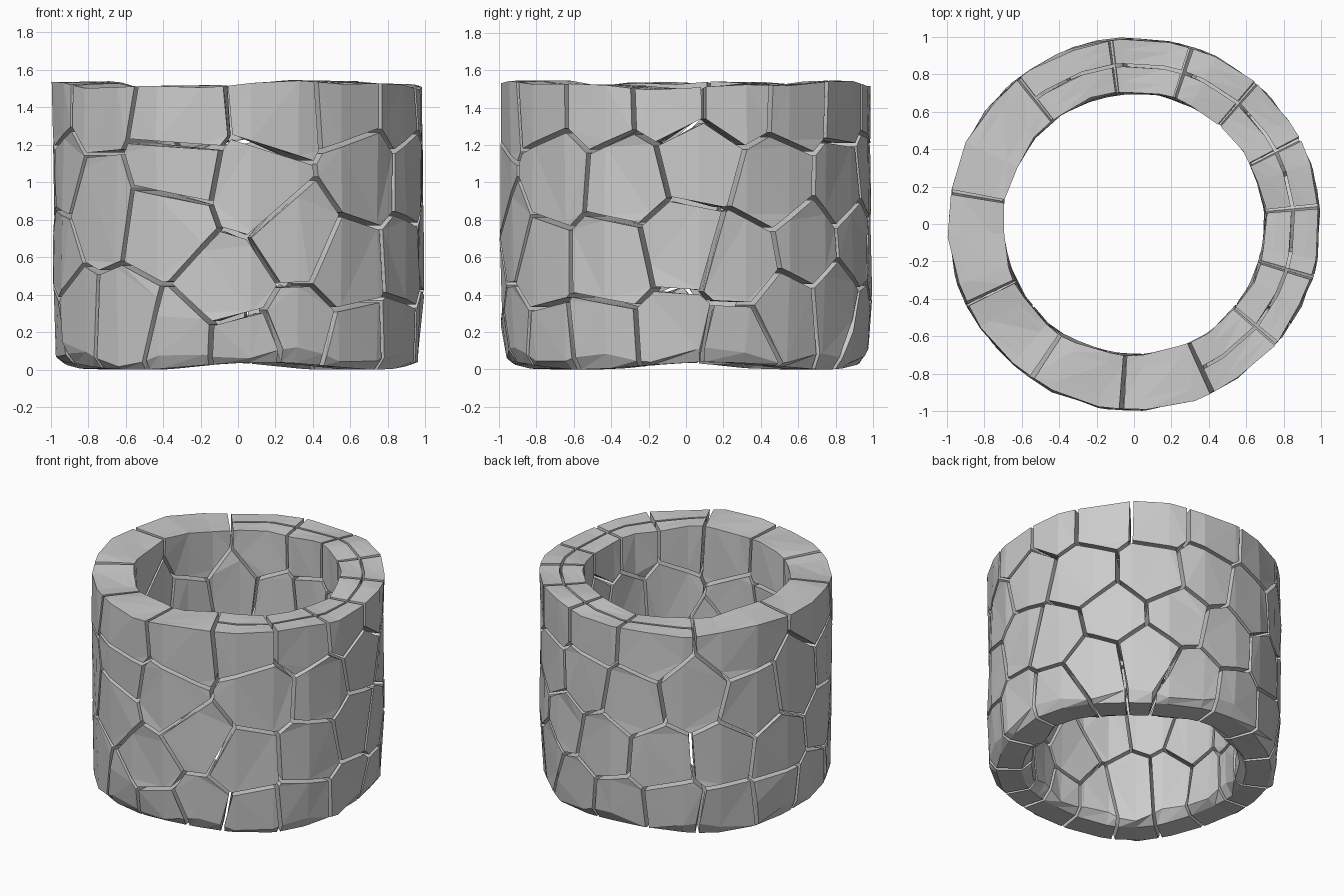
import bpy, bmesh
from math import sin, cos, radians, pi
from mathutils import Vector

if "Cube" in bpy.data.objects:
    bpy.data.objects.remove(bpy.data.objects["Cube"])

R_OUT, R_IN, R_MID, H = 1.0, 0.69, 0.85, 1.52
GAP = 0.013  # half the joint width

# Stone centres as (angle in degrees, height)
TOP = [(110, 1.4), (84, 1.42), (60, 1.42), (38, 1.43), (16, 1.44), (-5, 1.44), (-28, 1.42),
       (-52, 1.42), (-77, 1.38), (-109, 1.33), (-141, 1.43), (-167, 1.4), (147, 1.41)]
BODY = [(-110, 1.07), (-139, .87), (-113, .79), (-84, .98), (-71, .71), (-46, 1.05), (-53, .55),
        (-93, .45), (-19, 1.02), (4, 1.12), (29, 1.0), (-24, .57), (-1, .66), (17, .57),
        (42, .66), (58, 1.0), (34, .3), (55, .35), (80, 1.05), (103, .98), (128, 1.05),
        (152, .95), (177, 1.02), (-161, 1.06), (68, .68), (90, .6), (115, .57), (140, .6),
        (165, .55), (-165, .62)]
BASE = [(-152, .25), (-128, .22), (-109, .13), (-88, .11), (-70, .2), (-49, .13), (-28, .16),
        (-3, .18), (16, .13), (75, .2), (97, .17), (120, .2), (142, .15), (165, .2), (-173, .18)]
seeds = [(radians(a), z) for a, z in TOP + BODY + BASE]


def clip(poly, mid, n):
    """Keep the part of a flat polygon behind the line through mid with normal n."""
    out = []
    for i, p in enumerate(poly):
        q = poly[(i + 1) % len(poly)]
        dp, dq = (p - mid).dot(n), (q - mid).dot(n)
        if dp <= 0:
            out.append(p)
        if dp * dq < 0:
            out.append(p.lerp(q, dp / (dp - dq)))
    return out


def cell(index):
    """Shrunken Voronoi cell on the unrolled wall."""
    s = Vector(seeds[index])
    poly = [s + Vector((x, 0)) for x in (-1, 1, 1, -1)]
    for p, z in zip(poly, (0, 0, H, H)):
        p.y = z
    for j, (a, z) in enumerate(seeds):
        for turn in (-2 * pi, 0, 2 * pi):
            t = Vector((a + turn, z))
            if j == index and turn == 0:
                continue
            n = (t - s).normalized()
            poly = clip(poly, (s + t) / 2 - n * GAP, n)
    return [p for i, p in enumerate(poly) if (p - poly[i - 1]).length > 0.004]


def bend(v):
    """Wrap a flat point (angle, depth, height) round the axis with rough hewn surfaces."""
    a, r, z = v
    rough = 0.5 + 0.5 * sin(7 * a + 5 * z) * cos(4 * a - 9 * z)
    if r > 0.99:
        r -= 0.02 * rough
    elif r < R_IN + 0.01:
        r += 0.025 * rough
    if z < 0.02:                       # worn, chamfered underside
        edge = v[1] > 0.97 or v[1] < R_IN + 0.02
        z = 0.02 + 0.02 * sin(4 * a + 1) + (0.05 + 0.035 * sin(9 * a) if edge else 0)
        if v[1] > 0.97:
            r -= 0.02
    elif z > H - 0.001:                # uneven rim
        z += 0.016 * sin(3 * a + 5) + 0.01 * sin(8 * a + 6 * r)
    return Vector((r * cos(a), r * sin(a), z))


def make_stone(name, poly, r0, r1):
    bm = bmesh.new()
    face = bm.faces.new([bm.verts.new((p.x, r1, p.y)) for p in poly])
    new = bmesh.ops.extrude_face_region(bm, geom=[face])["geom"]
    for v in new:
        if isinstance(v, bmesh.types.BMVert):
            v.co.y = r0
    if not face.is_valid or len(bm.faces) == len(poly) + 1:
        bm.faces.new([v for v in bm.verts if v.co.y == r1][:len(poly)])
    # facets round the ring and through the wall
    cuts = [((radians(k * 15 + 4), 0, 0), (1, 0, 0)) for k in range(-14, 15)]
    cuts += [((0, r, 0), (0, 1, 0)) for r in (0.93, 0.76) if r0 < r < r1]
    for co, no in cuts:
        bmesh.ops.bisect_plane(bm, geom=bm.verts[:] + bm.edges[:] + bm.faces[:],
                               plane_co=co, plane_no=no, dist=0.0005)
    bmesh.ops.triangulate(bm, faces=bm.faces[:])
    for v in bm.verts:
        v.co = bend(v.co)
    bmesh.ops.recalc_face_normals(bm, faces=bm.faces[:])
    me = bpy.data.meshes.new(name)
    bm.to_mesh(me)
    bm.free()
    bpy.context.collection.objects.link(bpy.data.objects.new(name, me))


# Rim stones on the right and back are two deep, all others span the wall
for i, (a, z) in enumerate(seeds):
    poly = cell(i)
    if i < len(TOP) and -60 < TOP[i][0] < 125:
        make_stone(f"rim_stone_outer_{i:02d}", poly, R_MID + 0.008, R_OUT)
        make_stone(f"rim_stone_inner_{i:02d}", poly, R_IN, R_MID - 0.008)
    else:
        make_stone(f"wall_stone_{i:02d}", poly, R_IN, R_OUT)
